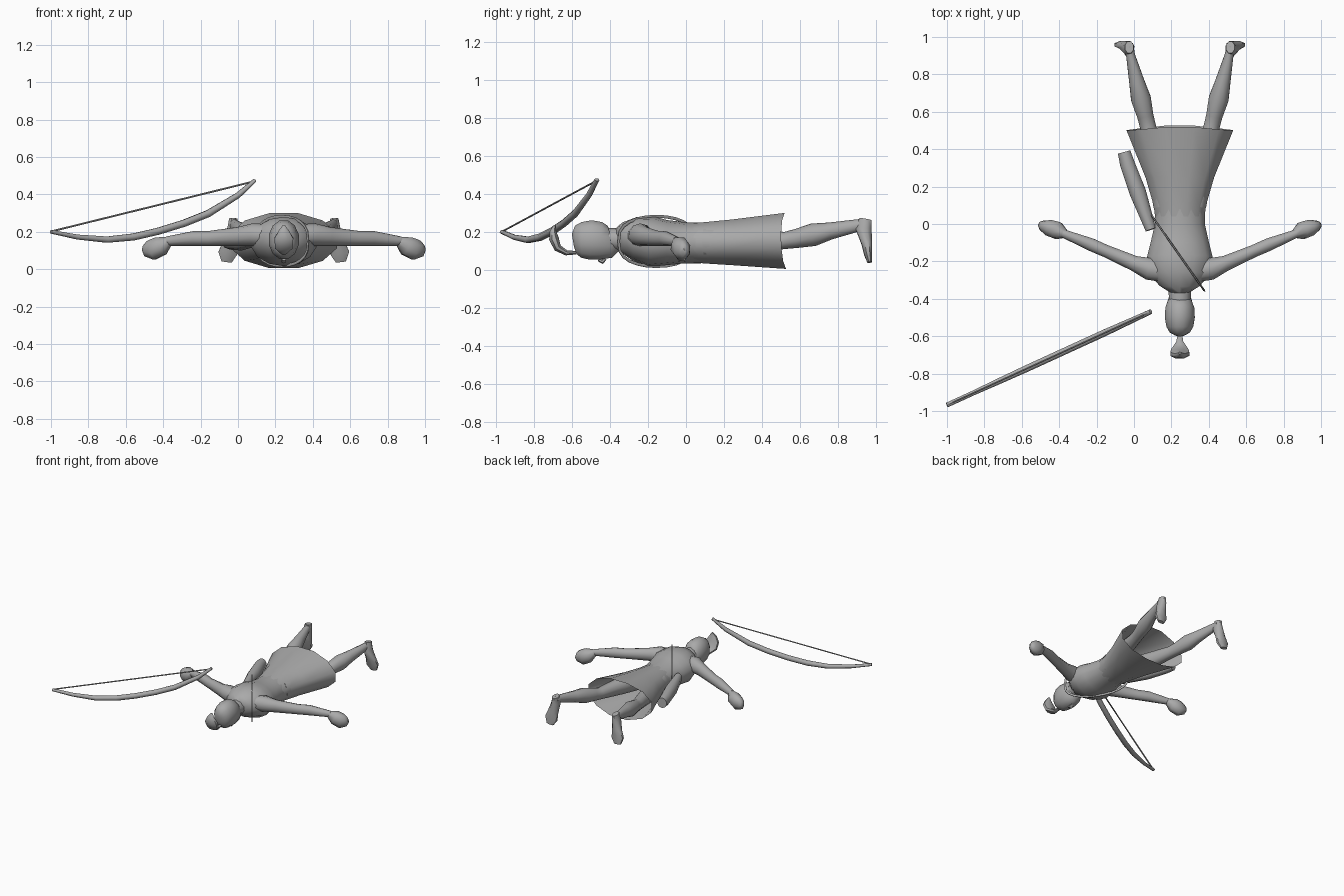
import bpy, bmesh, math
from mathutils import Vector

CX = 0.245  # symmetry plane of the figure
grey = bpy.data.materials.new("plain grey")
grey.diffuse_color = (0.4, 0.4, 0.4, 1)


def loft(name, rings, n=10, caps=(True, True), ups=None, angle=50, hem=0.0):
    """Skin elliptical rings (x, y, z, half_side, half_up) along a path."""
    bm = bmesh.new()
    pts = [Vector(r[:3]) for r in rings]
    loops = []
    for i, r in enumerate(rings):
        t = (pts[min(i + 1, len(pts) - 1)] - pts[max(i - 1, 0)]).normalized()
        ref = Vector(ups) if ups else Vector((0, 0, 1))
        side = t.cross(ref).normalized()
        up = side.cross(t).normalized()
        loop = []
        for k in range(n):
            a = 2 * math.pi * (k + 0.5) / n
            p = pts[i] + side * r[3] * math.cos(a) + up * r[4] * math.sin(a)
            if hem and i == len(rings) - 1:   # sides of the hem sit higher
                p.y -= hem * abs(math.cos(a))
            loop.append(bm.verts.new(p))
        loops.append(loop)
    for a, b in zip(loops, loops[1:]):
        for k in range(n):
            bm.faces.new((a[k], a[(k + 1) % n], b[(k + 1) % n], b[k]))
    if caps[0]:
        bm.faces.new(loops[0][::-1])
    if caps[1]:
        bm.faces.new(loops[-1])
    bmesh.ops.recalc_face_normals(bm, faces=bm.faces)
    me = bpy.data.meshes.new(name)
    bm.to_mesh(me)
    bm.free()
    me.materials.append(grey)
    ob = bpy.data.objects.new(name, me)
    bpy.context.collection.objects.link(ob)
    bpy.ops.object.select_all(action='DESELECT')
    ob.select_set(True)
    bpy.context.view_layer.objects.active = ob
    bpy.ops.object.shade_smooth_by_angle(angle=math.radians(angle))
    return ob


def body(rows):
    """Rows (y, half_width, z_low, z_high) to rings on the centre line."""
    return [(CX, y, (a + b) / 2, w, (b - a) / 2) for y, w, a, b in rows]


def pair(name, rings, **kw):
    """Build a limb for both sides."""
    loft("left_" + name, rings, **kw)
    loft("right_" + name, [(2 * CX - r[0],) + tuple(r[1:]) for r in rings], **kw)


# Torso, from neck base to waist
loft("torso", body([(-0.36, 0.06, 0.10, 0.22), (-0.33, 0.11, 0.08, 0.25),
                    (-0.27, 0.165, 0.05, 0.28), (-0.18, 0.18, 0.015, 0.28),
                    (-0.10, 0.16, 0.025, 0.262), (0.0, 0.137, 0.035, 0.25),
                    (0.08, 0.137, 0.035, 0.25)]), n=14)

# Open flared skirt
loft("skirt", body([(0.04, 0.137, 0.035, 0.25), (0.10, 0.145, 0.03, 0.255),
                    (0.25, 0.19, 0.02, 0.27), (0.53, 0.295, 0.0, 0.305)]),
     n=12, caps=(False, False), hem=0.03)

# Neck and head
loft("neck", body([(-0.33, 0.065, 0.1, 0.22), (-0.42, 0.06, 0.1, 0.22)]))
loft("head", body([(-0.375, 0.045, 0.10, 0.225), (-0.40, 0.063, 0.06, 0.235),
                   (-0.45, 0.08, 0.05, 0.255), (-0.50, 0.083, 0.05, 0.265),
                   (-0.55, 0.074, 0.06, 0.255), (-0.58, 0.055, 0.08, 0.235),
                   (-0.595, 0.025, 0.12, 0.19)]), n=12)
loft("nose", [(CX, -0.46, 0.055, 0.012, 0.01), (CX, -0.44, 0.043, 0.014, 0.012),
              (CX, -0.425, 0.06, 0.012, 0.01)], n=6)

# Curved topknot
loft("topknot", [(CX, -0.58, 0.09, 0.012, 0.01), (CX, -0.63, 0.09, 0.02, 0.015),
                 (CX, -0.675, 0.115, 0.05, 0.022), (CX, -0.695, 0.165, 0.055, 0.028),
                 (CX, -0.70, 0.205, 0.03, 0.018), (CX, -0.69, 0.235, 0.006, 0.006)],
     n=8, ups=(0, 1, 0.3))

# Arms with fists
pair("arm", [(0.17, -0.255, 0.18, 0.06, 0.06), (0.08, -0.24, 0.185, 0.062, 0.06),
             (0.0, -0.21, 0.175, 0.043, 0.05), (-0.15, -0.145, 0.165, 0.035, 0.04),
             (-0.23, -0.11, 0.165, 0.036, 0.04), (-0.38, -0.05, 0.15, 0.023, 0.025)])
pair("hand", [(-0.37, -0.053, 0.15, 0.024, 0.026), (-0.41, -0.035, 0.125, 0.05, 0.055),
              (-0.455, -0.02, 0.105, 0.047, 0.06), (-0.49, -0.008, 0.11, 0.03, 0.045),
              (-0.505, 0.0, 0.115, 0.015, 0.02)], n=8)

# Legs reaching up inside the skirt
pair("leg", [(0.17, 0.10, 0.145, 0.07, 0.08), (0.12, 0.32, 0.15, 0.06, 0.065),
             (0.075, 0.52, 0.155, 0.045, 0.045), (0.06, 0.58, 0.165, 0.046, 0.05),
             (0.037, 0.67, 0.185, 0.056, 0.06), (0.015, 0.76, 0.205, 0.043, 0.045),
             (-0.02, 0.91, 0.235, 0.024, 0.032), (-0.025, 0.95, 0.235, 0.026, 0.034)])

# Feet with toes pointing down and flat soles
pair("foot", [(-0.025, 0.945, 0.268, 0.024, 0.035), (-0.028, 0.935, 0.215, 0.032, 0.045),
              (-0.043, 0.951, 0.14, 0.042, 0.03), (-0.055, 0.958, 0.085, 0.054, 0.023),
              (-0.06, 0.967, 0.04, 0.03, 0.014)], n=8, ups=(0, 1, 0))

# Quiver at the hip, with a hollow mouth
loft("quiver", [(-0.04, 0.34, 0.15, 0.03, 0.035), (-0.053, 0.385, 0.15, 0.036, 0.042),
                (-0.035, 0.32, 0.15, 0.042, 0.047), (0.02, 0.17, 0.15, 0.047, 0.05),
                (0.09, -0.03, 0.16, 0.03, 0.04)][1:], n=10)

# Strap looped around the torso
strap = []
for k in range(25):
    a = 2 * math.pi * k / 24
    c, s = math.cos(a), math.sin(a)
    strap.append((0.235 + 0.14 * c, -0.155 - 0.20 * c,
                  0.15 + 0.132 * math.copysign(abs(s) ** 0.7, s), 0.009, 0.005))
loft("strap", strap, n=6, caps=(False, False), ups=(0.82, 0.57, 0.02))

# Bow limb and string
bow = [(-1.0, 0.2, 0.01), (-0.86, 0.172, 0.014), (-0.70, 0.158, 0.018),
       (-0.56, 0.172, 0.02), (-0.43, 0.202, 0.02), (-0.29, 0.245, 0.02),
       (-0.16, 0.297, 0.02), (0.0, 0.395, 0.016), (0.09, 0.475, 0.01)]


def bow_y(x):
    return -0.968 + (x + 1) * 0.458


loft("bow_limb", [(x, bow_y(x), z, max(r, 0.014), r) for x, z, r in bow], n=8)
loft("bow_string", [(x, bow_y(x), z, 0.005, 0.005) for x, z in
                    ((-0.99, 0.204), (0.08, 0.468))], n=6)
